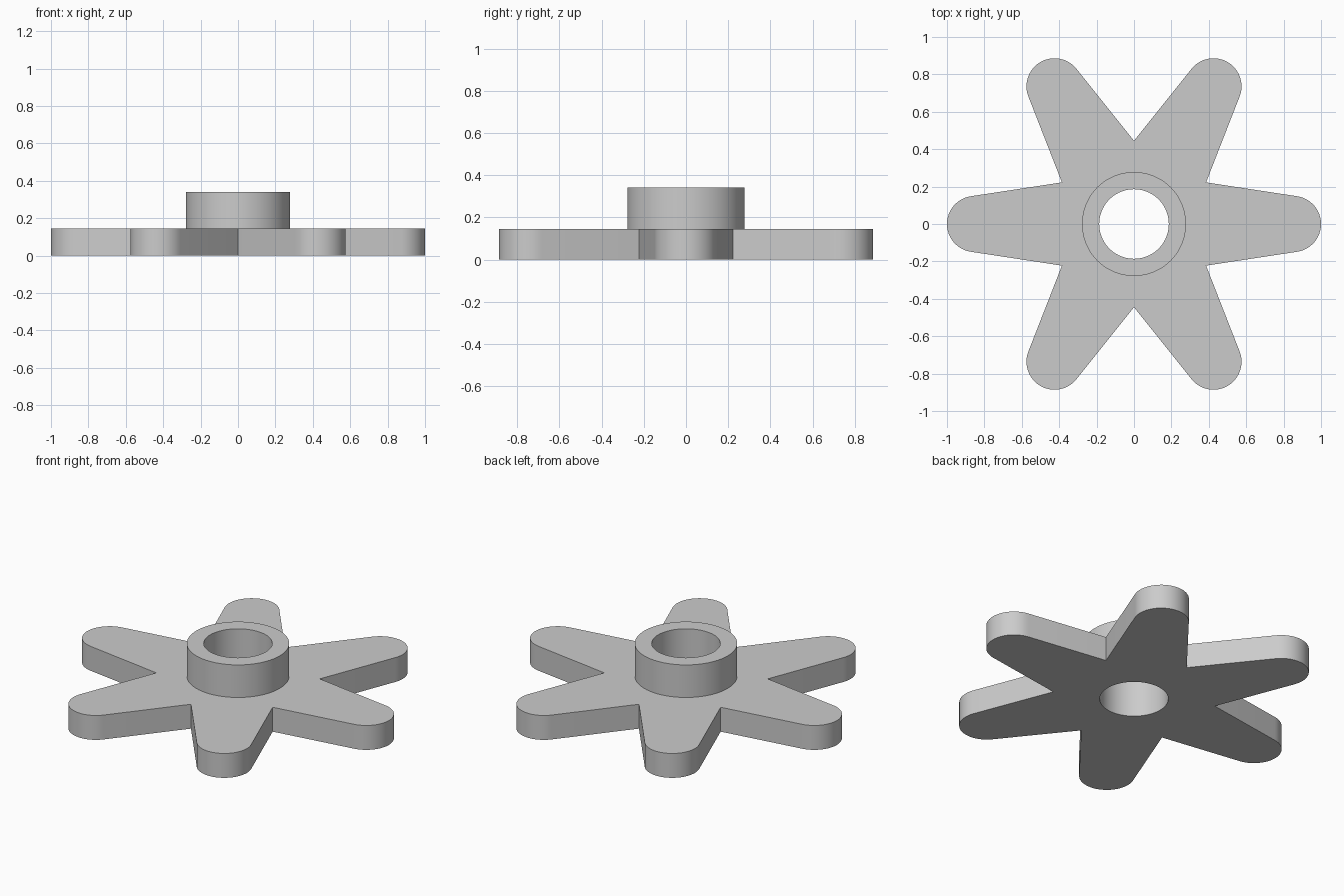
import bpy, bmesh
from math import sin, cos, pi, asin, radians

if "Cube" in bpy.data.objects:
    bpy.data.objects.remove(bpy.data.objects["Cube"])

ARMS = 6
TIP_R, TIP_C = 0.15, 0.85        # rounded arm tips
HUB_R, BORE_R = 0.278, 0.186     # raised collar and through hole
PLATE_H, HUB_H = 0.146, 0.341
SEG, TIP_SEG = 96, 24

# Star outline: arms taper tangentially from the hub circle to the tip circle
taper = asin((HUB_R - TIP_R) / TIP_C)
half = pi / 2 - taper
notch_r = HUB_R / cos(half - pi / ARMS)
outline = []
for i in range(ARMS):
    a = 2 * pi * i / ARMS
    for k in range(TIP_SEG + 1):
        t = a - half + 2 * half * k / TIP_SEG
        outline.append((TIP_C * cos(a) + TIP_R * cos(t), TIP_C * sin(a) + TIP_R * sin(t)))
    n = a + pi / ARMS
    outline.append((notch_r * cos(n), notch_r * sin(n)))


def circle(r):
    return [(r * cos(2 * pi * i / SEG), r * sin(2 * pi * i / SEG)) for i in range(SEG)]


bm = bmesh.new()


def loop(points, z):
    verts = [bm.verts.new((x, y, z)) for x, y in points]
    edges = [bm.edges.new((verts[i - 1], verts[i])) for i in range(len(verts))]
    return verts, edges


def wall(a, b):
    for i in range(len(a[0])):
        bm.faces.new((a[0][i - 1], a[0][i], b[0][i], b[0][i - 1]))


def flat(outer, inner):
    bmesh.ops.triangle_fill(bm, use_beauty=True, edges=outer[1] + inner[1])


star_low, star_top = loop(outline, 0), loop(outline, PLATE_H)
hub_low, hub_top = loop(circle(HUB_R), PLATE_H), loop(circle(HUB_R), HUB_H)
bore_low, bore_top = loop(circle(BORE_R), 0), loop(circle(BORE_R), HUB_H)

# Plate underside and plate top around the collar
flat(star_low, bore_low)
flat(star_top, hub_low)
# Side walls, collar wall, collar rim and bore
wall(star_low, star_top)
wall(hub_low, hub_top)
wall(hub_top, bore_top)
wall(bore_top, bore_low)
bmesh.ops.recalc_face_normals(bm, faces=bm.faces)

mesh = bpy.data.meshes.new("star_knob")
bm.to_mesh(mesh)
bm.free()
knob = bpy.data.objects.new("star_knob", mesh)
bpy.context.collection.objects.link(knob)
bpy.context.view_layer.objects.active = knob
knob.select_set(True)
bpy.ops.object.shade_smooth_by_angle(angle=radians(30))
